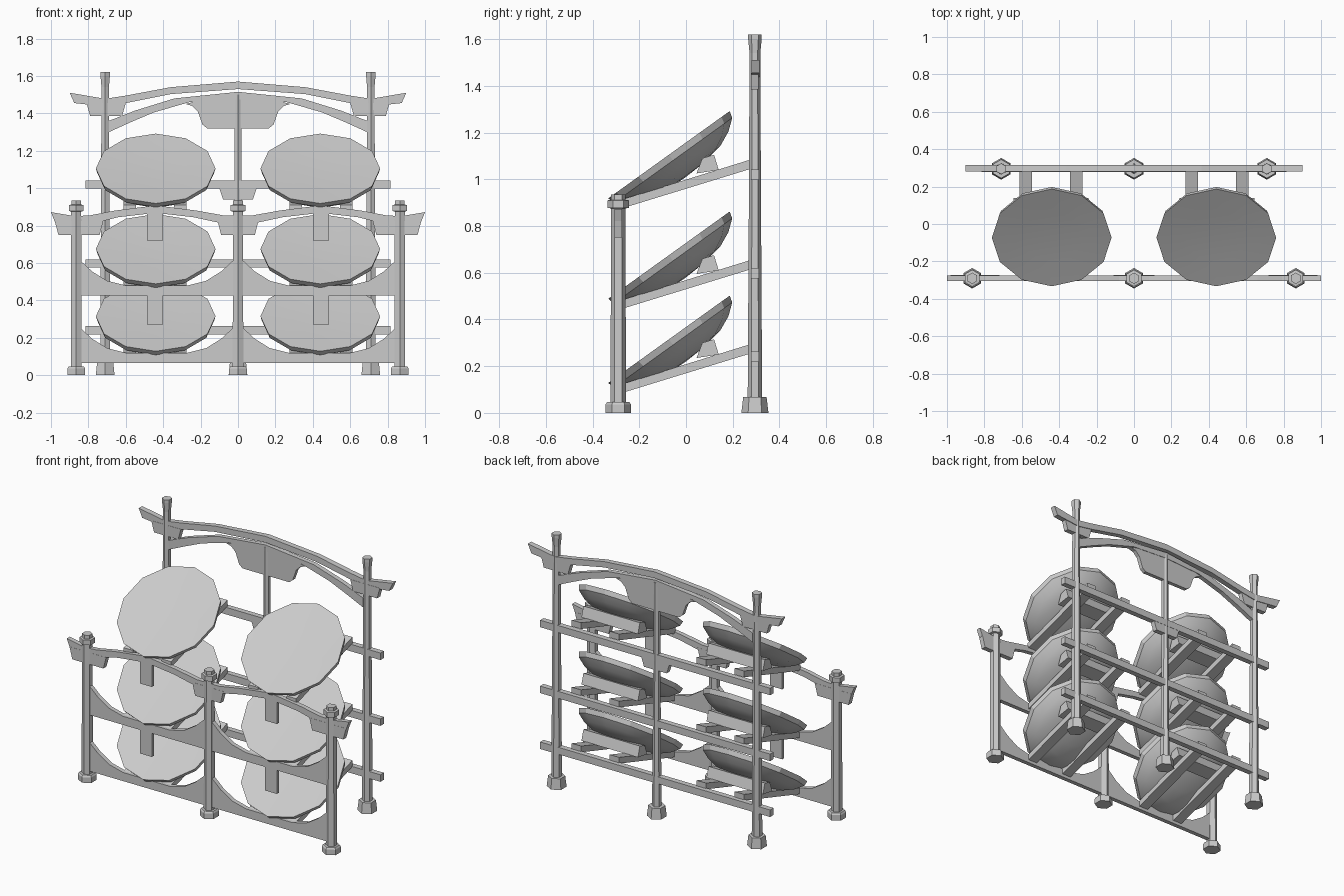
import bpy, bmesh, math
from mathutils import Matrix

cube = bpy.data.objects.get("Cube")
if cube:
    bpy.data.objects.remove(cube, do_unlink=True)

grey = bpy.data.materials.new("plain grey")
grey.use_nodes = True
grey.diffuse_color = (0.6, 0.6, 0.6, 1)
grey.node_tree.nodes["Principled BSDF"].inputs["Base Color"].default_value = (0.6, 0.6, 0.6, 1)

FRONT, BACK = -0.29, 0.295
BAY = 0.443                      # centre of each bay
TIERS = (0.085, 0.445, 0.875)    # height of the front end of each tier


def finish(name, bm):
    bmesh.ops.recalc_face_normals(bm, faces=bm.faces)
    mesh = bpy.data.meshes.new(name)
    bm.to_mesh(mesh)
    bm.free()
    mesh.materials.append(grey)
    obj = bpy.data.objects.new(name, mesh)
    bpy.context.collection.objects.link(obj)
    return obj


def lathe(name, profile, sides, loc):
    """Turn (radius, height) points about z, with a corner facing +y."""
    bm = bmesh.new()
    rings = []
    for r, z in profile:
        if r == 0:
            rings.append([bm.verts.new((0, 0, z))] * sides)
            continue
        angles = [math.pi / 2 + math.tau * i / sides for i in range(sides)]
        rings.append([bm.verts.new((r * math.cos(a), r * math.sin(a), z)) for a in angles])
    for low, high in zip(rings, rings[1:]):
        for i in range(sides):
            j = (i + 1) % sides
            corners = dict.fromkeys((low[i], low[j], high[j], high[i]))
            bm.faces.new(list(corners))
    for ring, point in ((rings[0], profile[0]), (rings[-1], profile[-1])):
        if point[0] > 0:
            bm.faces.new(ring)
    obj = finish(name, bm)
    obj.location = loc
    return obj


def board(name, outline, y, thick):
    """Extrude an (x, z) outline along y."""
    bm = bmesh.new()
    face = bm.faces.new([bm.verts.new((x, y - thick / 2, z)) for x, z in outline])
    ext = bmesh.ops.extrude_face_region(bm, geom=[face])
    verts = [v for v in ext["geom"] if isinstance(v, bmesh.types.BMVert)]
    bmesh.ops.translate(bm, verts=verts, vec=(0, thick, 0))
    return finish(name, bm)


def side_block(name, outline, x, width):
    """Extrude a (y, z) outline along x."""
    obj = board(name, outline, 0, width)
    obj.data.transform(Matrix(((0, 1, 0, x), (1, 0, 0, 0), (0, 0, 1, 0), (0, 0, 0, 1))))
    obj.data.flip_normals()
    return obj


def mirrored(points):
    """Full left-to-right line from a half line starting at x = 0."""
    return [(-x, z) for x, z in reversed(points) if x > 0] + points


def beam(name, top, bottom, y, thick):
    return board(name, mirrored(top) + mirrored(bottom)[::-1], y, thick)


def box(name, x, width, z0, z1, y, thick):
    a, b = x - width / 2, x + width / 2
    return board(name, [(a, z0), (b, z0), (b, z1), (a, z1)], y, thick)


# Six-sided posts with wider feet
front_foot = [(0.055, 0), (0.055, 0.035), (0.048, 0.046)]
back_foot = [(0.058, 0), (0.05, 0.068)]
for side, x in (("right", -0.865), ("centre", 0), ("left", 0.865)):
    lathe(side + "_front_post", [(0.033, 0.04), (0.031, 0.875), (0.045, 0.878), (0.045, 0.91),
                                 (0.03, 0.912), (0.03, 0.935)], 6, (x, FRONT, 0))
    lathe(side + "_front_foot", front_foot, 6, (x, FRONT, 0))
for side, x in (("right", -0.71), ("left", 0.71)):
    lathe(side + "_back_post", [(0.031, 0.06), (0.026, 0.9), (0.023, 1.54), (0.029, 1.6),
                                (0.029, 1.62)], 6, (x, BACK, 0))
    lathe(side + "_back_foot", back_foot, 6, (x, BACK, 0))
lathe("centre_back_post", [(0.028, 0.06), (0.021, 0.9), (0.02, 1.5)], 6, (0, BACK, 0))
lathe("centre_back_foot", back_foot, 6, (0, BACK, 0))

# Curved beams
beam("back_top_beam",
     [(0, 1.57), (0.36, 1.54), (0.6, 1.495), (0.71, 1.478), (0.9, 1.51)],
     [(0, 1.53), (0.36, 1.503), (0.6, 1.455), (0.71, 1.437), (0.875, 1.455)], BACK + 0.003, 0.035)
beam("back_lower_arch",
     [(0, 1.515), (0.34, 1.48), (0.55, 1.415), (0.69, 1.36)],
     [(0, 1.475), (0.26, 1.46), (0.45, 1.405), (0.58, 1.35), (0.69, 1.30)], BACK, 0.03)
beam("front_top_beam",
     [(0, 0.855), (0.08, 0.855), (0.22, 0.88), (0.44, 0.908), (0.66, 0.88), (0.79, 0.855),
      (0.87, 0.85), (1.0, 0.872)],
     [(0, 0.815), (0.1, 0.815), (0.24, 0.845), (0.44, 0.868), (0.64, 0.845), (0.76, 0.815),
      (0.87, 0.805), (0.98, 0.822)], FRONT, 0.03)

# Hanging centre plaque
beam("centre_plaque", [(0, 1.49), (0.2, 1.47), (0.28, 1.45)],
     [(0, 1.32), (0.165, 1.32), (0.19, 1.34), (0.215, 1.41), (0.245, 1.44)], BACK, 0.025)


# Tapered brackets beneath the beams
def bracket(name, x, half, z0, z1, y):
    board(name, [(x - half, z1), (x - half + 0.02, z0), (x + half - 0.02, z0), (x + half, z1)], y, 0.032)


for side, s in (("right", -1), ("left", 1)):
    bracket(side + "_back_bracket", s * 0.705, 0.105, 1.385, 1.455, BACK)
    bracket(side + "_front_bracket", s * 0.85, 0.13, 0.75, 0.825, FRONT)
bracket("centre_front_bracket", 0, 0.11, 0.75, 0.83, FRONT)
bracket("centre_back_bracket", 0, 0.1, 0.94, 1.0, BACK)

# Front boards with hollow curved corners
corner_top = [(0, 0.185), (0.03, 0.185), (0.09, 0.13), (0.17, 0.08), (0.27, 0.055),
              (0.6, 0.055), (0.7, 0.08), (0.78, 0.13), (0.84, 0.185), (0.865, 0.185)]
for label, z in (("lower", 0.065), ("middle", 0.425)):
    beam(label + "_front_board", [(x, h + z) for x, h in corner_top],
         [(0, z), (0.865, z)], FRONT, 0.028)

# Straight back rails
for label, z in zip(("lower", "middle", "upper"), (0.217, 0.575, 0.997)):
    box(label + "_back_rail", 0, 1.63, z, z + 0.045, BACK, 0.035)

# Each bay: hanging slats, sloped supports, cradle blocks and tilted dishes
dish_profile = [(0, -0.01), (0.16, -0.007), (0.32, 0), (0.312, -0.03), (0.265, -0.068),
                (0.2, -0.098), (0.1, -0.115), (0, -0.12)]
for side, s in (("right", -1), ("left", 1)):
    cx = s * BAY
    for label, z in (("lower", 0.272), ("upper", 0.72)):
        box(f"{side}_{label}_slat", cx, 0.085, z, z + 0.165, FRONT, 0.02)
    for label, base in zip(("lower", "middle", "upper"), TIERS):
        part = f"{side}_{label}"
        for end, dx in (("inner", -0.135), ("outer", 0.135)):
            side_block(f"{part}_{end}_support",
                       [(-0.285, base - 0.003), (0.285, base + 0.172),
                        (0.285, base + 0.212), (-0.285, base + 0.035)], s * (BAY + dx), 0.066)
        side_block(part + "_cradle",
                   [(0.045, base + 0.15), (0.14, base + 0.165),
                    (0.12, base + 0.23), (0.07, base + 0.215)], cx, 0.4)
        dish = lathe(part + "_dish", dish_profile, 12, (s * 0.44, -0.073, base + 0.23))
        dish.rotation_euler.x = math.radians(35.7)
        # Smooth underside with crisp rim
        bpy.ops.object.select_all(action="DESELECT")
        dish.select_set(True)
        bpy.context.view_layer.objects.active = dish
        bpy.ops.object.shade_smooth_by_angle(angle=math.radians(29))
